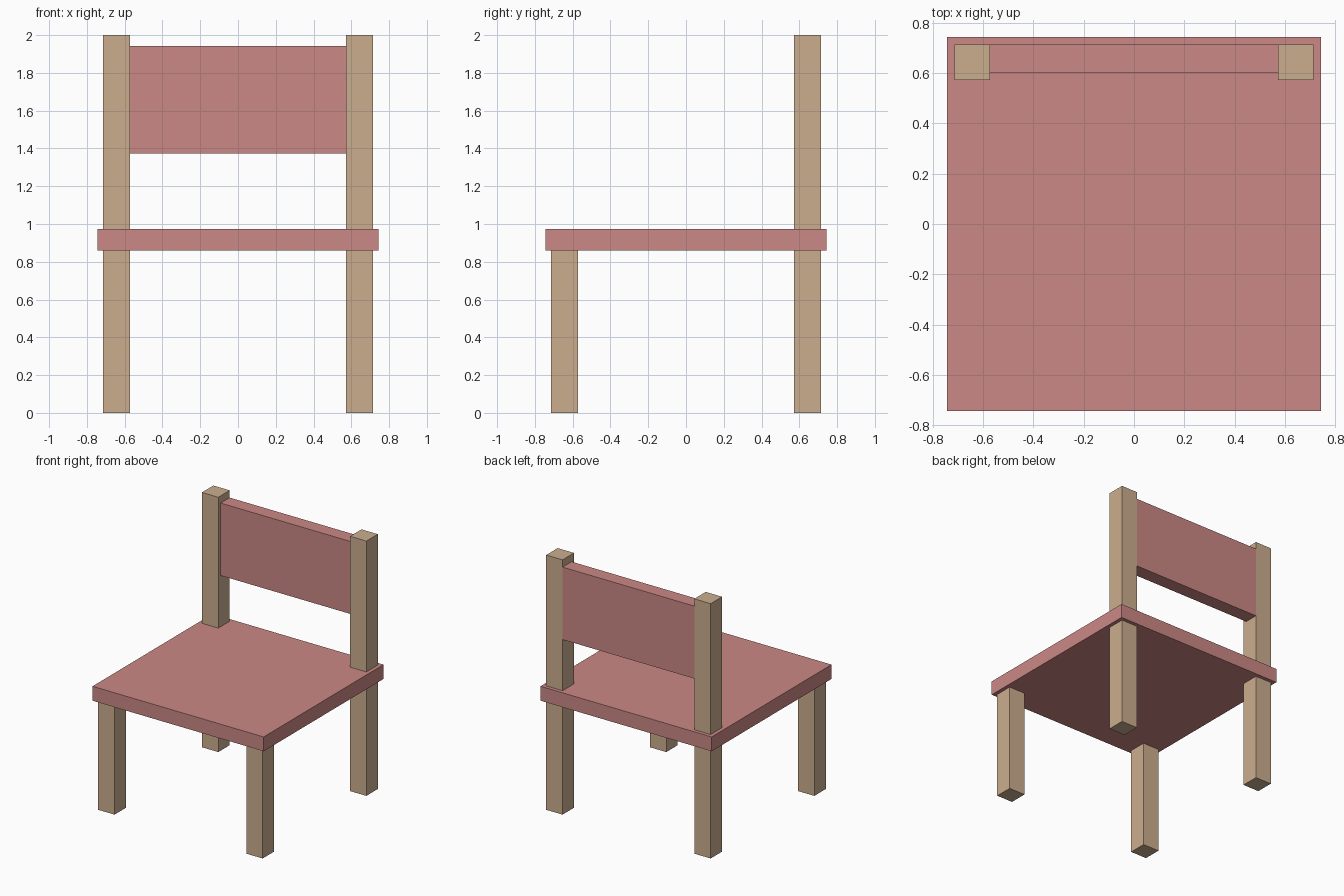
import bpy

if "Cube" in bpy.data.objects:
    bpy.data.objects.remove(bpy.data.objects["Cube"])


def material(name, rgb):
    mat = bpy.data.materials.new(name)
    mat.diffuse_color = (*rgb, 1.0)
    mat.use_nodes = True
    mat.node_tree.nodes["Principled BSDF"].inputs["Base Color"].default_value = mat.diffuse_color
    return mat


def box(name, low, high, mat):
    """Axis-aligned box between two opposite corners."""
    centre = [(a + b) / 2 for a, b in zip(low, high)]
    size = [b - a for a, b in zip(low, high)]
    bpy.ops.mesh.primitive_cube_add(size=1, location=centre)
    obj = bpy.context.object
    obj.name = name
    obj.scale = size
    bpy.ops.object.transform_apply(location=False, rotation=False, scale=True)
    obj.data.materials.append(mat)
    return obj


wood = material("light_wood", (0.60, 0.42, 0.275))
red = material("dusty_red", (0.60, 0.25, 0.238))

INNER, OUTER = 0.572, 0.714      # leg faces, measured from the centre
SEAT_LOW, SEAT_HIGH = 0.86, 0.973

# Seat board
box("seat", (-0.743, -0.743, SEAT_LOW), (0.743, 0.743, SEAT_HIGH), red)

# Short front legs and tall back posts, on both sides
for side, sign in (("left", -1), ("right", 1)):
    x0, x1 = sorted((sign * INNER, sign * OUTER))
    box(f"front_leg_{side}", (x0, -OUTER, 0), (x1, -INNER, SEAT_LOW), wood)
    box(f"back_post_{side}", (x0, INNER, 0), (x1, OUTER, 2.0), wood)

# Backrest panel between the posts, flush with their rear faces
box("backrest", (-INNER, 0.602, 1.374), (INNER, OUTER, 1.943), red)
